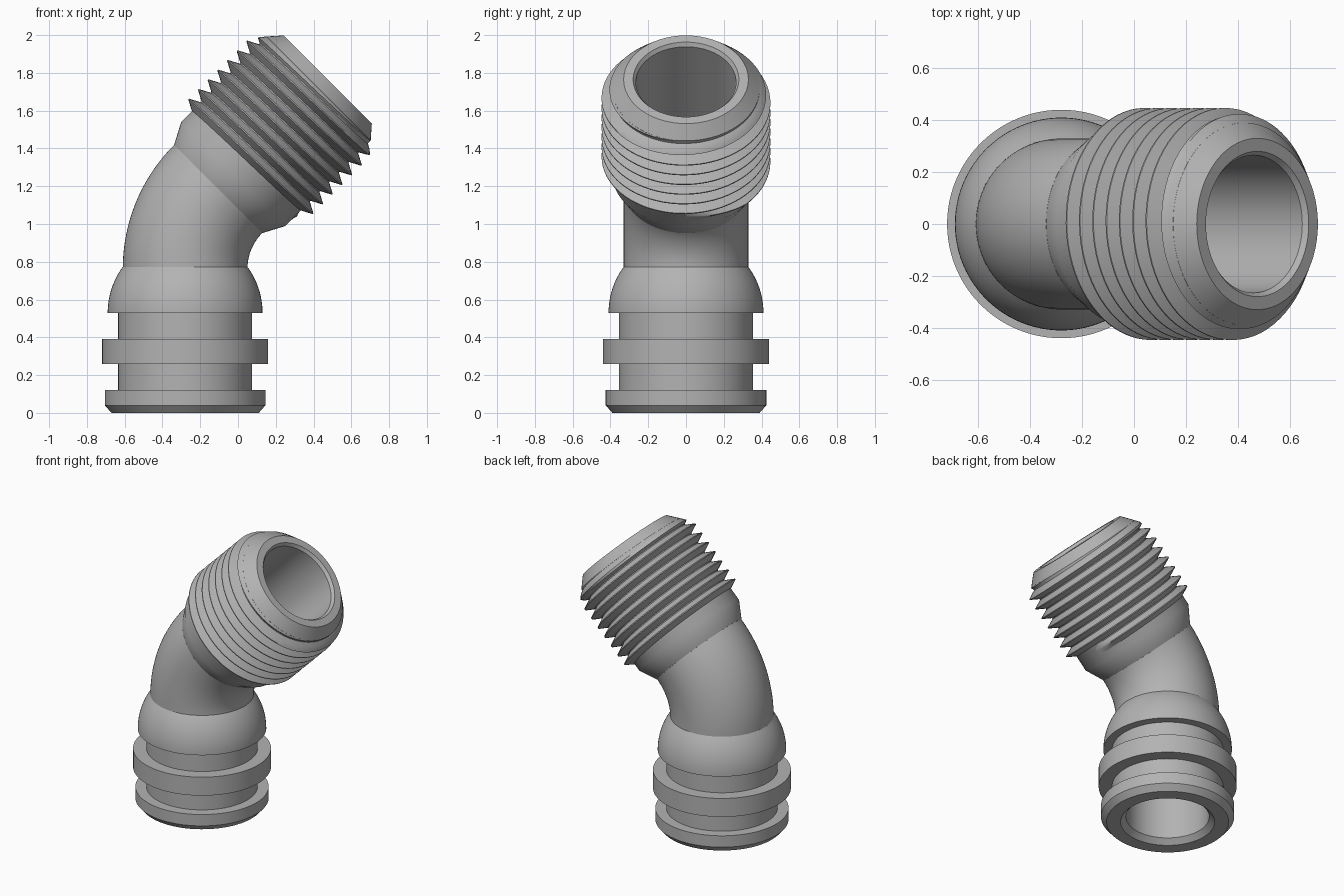
import bpy, bmesh, math
from mathutils import Matrix, Vector

if "Cube" in bpy.data.objects:
    bpy.data.objects.remove(bpy.data.objects["Cube"], do_unlink=True)

SEG = 96
PIPE, BORE = 0.33, 0.265
BASE_X, BEND_Z, BEND_R = -0.28, 0.763, 0.597
MOUTH = Matrix.Translation((0.475, 0, 1.765)) @ Matrix.Rotation(math.radians(45), 4, 'Y')

grey = bpy.data.materials.new("light_grey")
grey.use_nodes = True
grey.diffuse_color = (0.45, 0.45, 0.45, 1)
grey.node_tree.nodes["Principled BSDF"].inputs["Base Color"].default_value = (0.45, 0.45, 0.45, 1)


def finish(name, bm):
    bmesh.ops.recalc_face_normals(bm, faces=bm.faces)
    mesh = bpy.data.meshes.new(name)
    bm.to_mesh(mesh)
    bm.free()
    mesh.materials.append(grey)
    obj = bpy.data.objects.new(name, mesh)
    bpy.context.collection.objects.link(obj)
    bpy.ops.object.select_all(action='DESELECT')
    obj.select_set(True)
    bpy.context.view_layer.objects.active = obj
    bpy.ops.object.shade_smooth_by_angle(angle=math.radians(32))
    return obj


def ring_solid(name, rings):
    """Closed hollow solid from (matrix, radius) circles, outside then inside."""
    bm = bmesh.new()
    loops = []
    for mat, r in rings:
        loops.append([bm.verts.new(mat @ Vector((r * math.cos(a), r * math.sin(a), 0)))
                      for a in (math.tau * i / SEG for i in range(SEG))])
    for a, b in zip(loops, loops[1:] + loops[:1]):
        for i in range(SEG):
            j = (i + 1) % SEG
            bm.faces.new((a[i], a[j], b[j], b[i]))
    return finish(name, bm)


def lathe(name, frame, profile):
    return ring_solid(name, [(frame @ Matrix.Translation((0, 0, z)), r) for r, z in profile])


# Push-in base with two collars, rounded shoulder and chamfered bore
shoulder = [(0.41 * math.cos(t), 0.53 + 0.41 * math.sin(t))
            for t in (math.acos(PIPE / 0.41) * i / 12 for i in range(13))]
lathe("push_in_base", Matrix.Translation((BASE_X, 0, 0)),
      [(0.30, 0), (0.39, 0), (0.425, 0.04), (0.425, 0.12), (0.355, 0.12),
       (0.355, 0.26), (0.44, 0.26), (0.44, 0.39), (0.355, 0.39), (0.355, 0.53)]
      + shoulder + [(BORE, BEND_Z), (BORE, 0.035)])

# Forty-five degree pipe bend
path = [Matrix.Translation((BASE_X + BEND_R * (1 - math.cos(t)), 0, BEND_Z + BEND_R * math.sin(t)))
        @ Matrix.Rotation(t, 4, 'Y') for t in (math.radians(45) * i / 24 for i in range(25))]
ring_solid("pipe_bend", [(m, PIPE) for m in path] + [(m, BORE) for m in reversed(path)])

# Threaded end: neck, thread core, chamfered nose
ROOT, CREST, PITCH, SLOPE = 0.39, 0.447, 0.0725, 0.88
lathe("threaded_end", MOUTH,
      [(BORE, -0.82), (PIPE, -0.82), (ROOT, -0.707), (ROOT, (PIPE - ROOT) / SLOPE),
       (PIPE, 0), (0.28, 0), (BORE, -0.02)])

# Helical thread ridge, trimmed by the nose chamfer
bm = bmesh.new()
TURNS, STEPS = 8, 72
section = [(-0.033, 0), (-0.018, 0.5), (-0.003, 1), (0.003, 1), (0.018, 0.5), (0.033, 0)]
previous = None
for i in range(TURNS * STEPS + 1):
    a = math.tau * i / STEPS
    fade = min(1, i / (STEPS / 8))
    loop = []
    for dz, h in section + [(0.02, -0.3), (-0.02, -0.3)]:
        z = -0.63 + PITCH * i / STEPS + dz
        r = min(ROOT + (CREST - ROOT) * h * (fade if h > 0 else 1), PIPE - SLOPE * z - 0.0005)
        loop.append(bm.verts.new(MOUTH @ Vector((r * math.cos(a), r * math.sin(a), z))))
    if previous:
        for k in range(len(loop)):
            n = (k + 1) % len(loop)
            bm.faces.new((previous[k], previous[n], loop[n], loop[k]))
    else:
        bm.faces.new(loop)
    previous = loop
bm.faces.new(previous)
finish("thread_ridge", bm)
